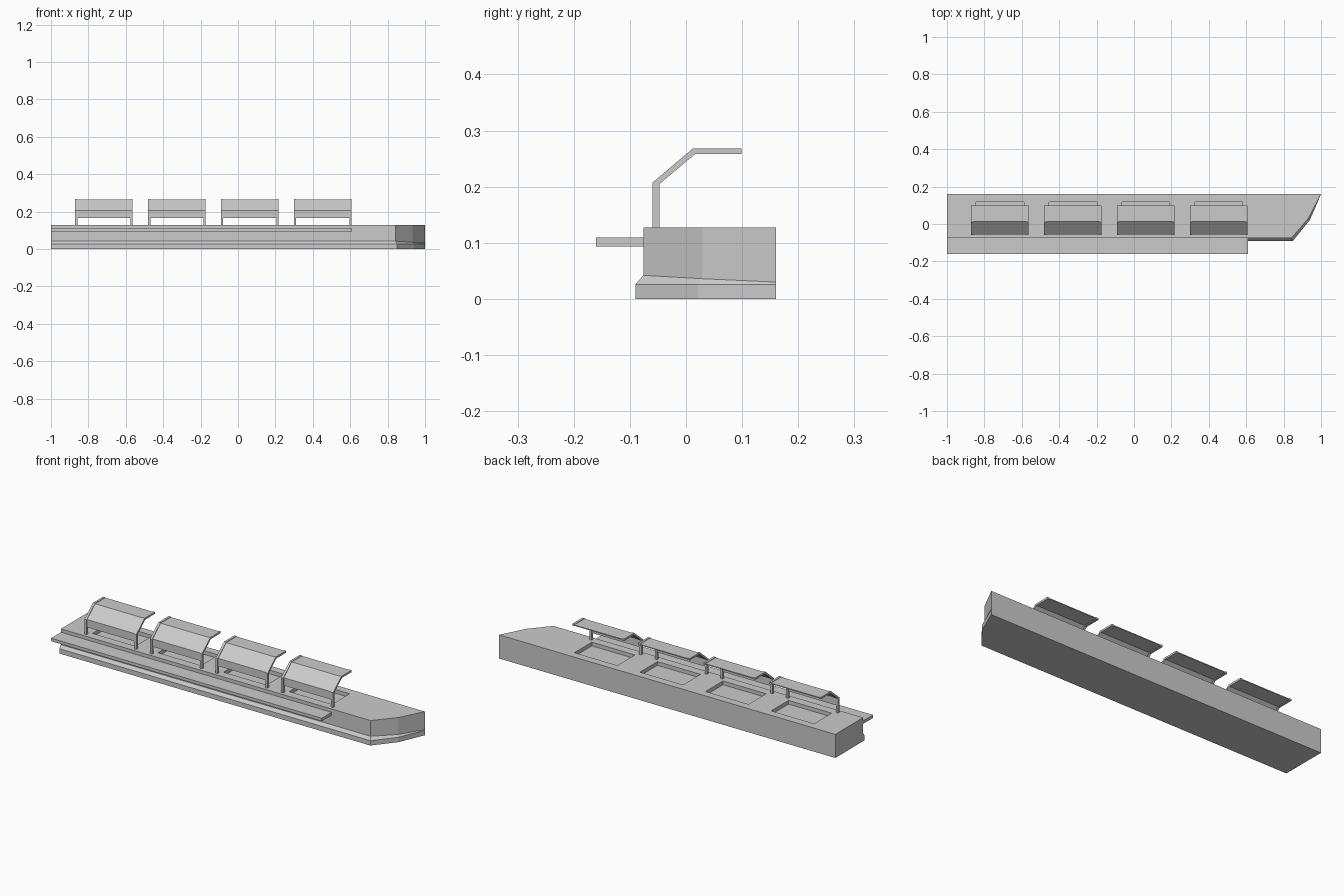
import bpy, bmesh

if "Cube" in bpy.data.objects:
    bpy.data.objects.remove(bpy.data.objects["Cube"])

CENTRES = [-0.717 + 0.39 * i for i in range(4)]
TOP = 0.127


def make(name, verts, faces):
    me = bpy.data.meshes.new(name)
    bm = bmesh.new()
    vs = [bm.verts.new(v) for v in verts]
    for f in faces:
        bm.faces.new([vs[i] for i in f])
    bmesh.ops.recalc_face_normals(bm, faces=bm.faces)
    bm.to_mesh(me)
    bm.free()
    ob = bpy.data.objects.new(name, me)
    bpy.context.collection.objects.link(ob)
    return ob


def loft(name, rings):
    n = len(rings[0])
    verts = [v for r in rings for v in r]
    faces = [list(range(n)), list(range(len(verts) - n, len(verts)))]
    for k in range(len(rings) - 1):
        for i in range(n):
            j = (i + 1) % n
            faces.append([k * n + i, k * n + j, (k + 1) * n + j, (k + 1) * n + i])
    return make(name, verts, faces)


def extrude_x(name, profile, x0, x1):
    return loft(name, [[(x, y, z) for y, z in profile] for x in (x0, x1)])


def box(name, x0, x1, y0, y1, z0, z1):
    return extrude_x(name, [(y0, z0), (y1, z0), (y1, z1), (y0, z1)], x0, x1)


# Counter body: tapered plan with a plinth that fades out at the pointed end
outer = [(-1, -0.09), (0.85, -0.09), (0.94, 0.021), (1, 0.16), (-1, 0.16)]
inner = [(-1, -0.076), (0.842, -0.076), (0.932, 0.029), (1, 0.16), (-1, 0.16)]
ledge = [0.042, 0.042, 0.036, 0.03, 0.042]
body = loft("counter_body", [
    [(x, y, 0) for x, y in outer],
    [(x, y, 0.026) for x, y in outer],
    [(x, y, z) for (x, y), z in zip(inner, ledge)],
    [(x, y, TOP) for x, y in inner]])

# Shallow wells sunk in the counter top
for c in CENTRES:
    cutter = box("well_cutter", c - 0.128, c + 0.128, -0.03, 0.118, TOP - 0.02, TOP + 0.05)
    cutter.hide_render = True
    mod = body.modifiers.new("well", 'BOOLEAN')
    mod.operation = 'DIFFERENCE'
    mod.solver = 'EXACT'
    mod.object = cutter
    bpy.context.view_layer.objects.active = body
    bpy.ops.object.modifier_apply(modifier=mod.name)
    bpy.data.objects.remove(cutter)

# Tray rail along the front
box("tray_rail", -1, 0.61, -0.16, -0.075, 0.093, 0.109)

# Guards: two bent brackets holding a bent sheet
bracket = [(-0.06, TOP), (-0.06, 0.207), (0.012, 0.268), (0.099, 0.268),
           (0.099, 0.258), (0.016, 0.258), (-0.047, 0.205), (-0.047, TOP)]
sheet = [(-0.055, 0.165), (-0.055, 0.207), (0.013, 0.2655), (0.099, 0.2655),
         (0.099, 0.2605), (0.015, 0.2605), (-0.05, 0.205), (-0.05, 0.165)]
for i, c in enumerate(CENTRES, 1):
    extrude_x(f"guard_bracket_left_{i}", bracket, c - 0.154, c - 0.142)
    extrude_x(f"guard_bracket_right_{i}", bracket, c + 0.142, c + 0.154)
    extrude_x(f"guard_sheet_{i}", sheet, c - 0.142, c + 0.142)
